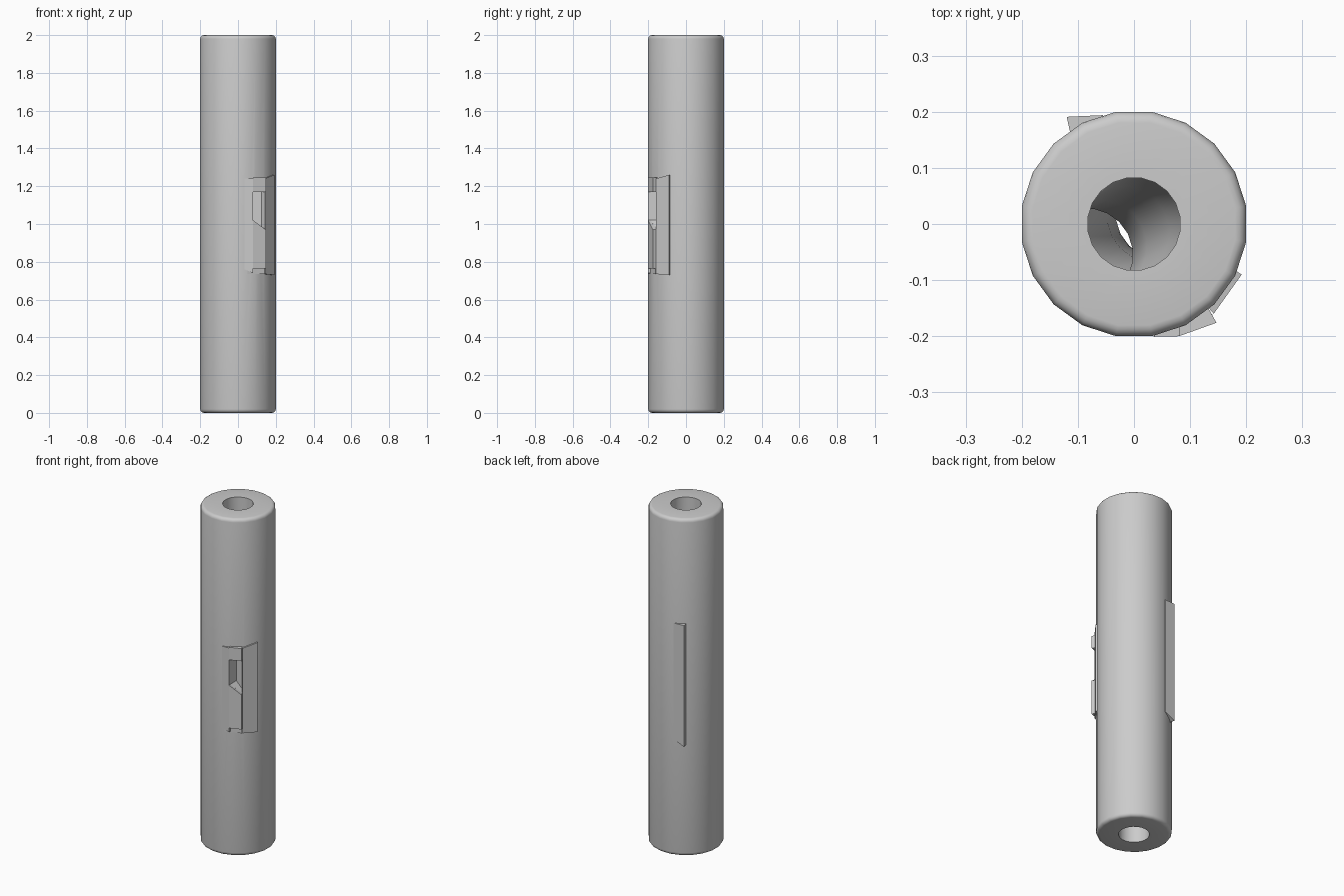
import bpy, bmesh, math

if "Cube" in bpy.data.objects:
    bpy.data.objects.remove(bpy.data.objects["Cube"])

SIDES = 20


def ring(bm, z, r, cx=0.0, cy=0.0):
    pts = []
    for i in range(SIDES):
        a = math.radians(9) + 2 * math.pi * i / SIDES
        pts.append(bm.verts.new((cx + r * math.cos(a), cy + r * math.sin(a), z)))
    return pts


def finish(name, bm):
    bmesh.ops.recalc_face_normals(bm, faces=bm.faces[:])
    me = bpy.data.meshes.new(name)
    bm.to_mesh(me)
    bm.free()
    ob = bpy.data.objects.new(name, me)
    bpy.context.collection.objects.link(ob)
    return ob


def prism(name, outline, z0, z1, slant0=None, slant1=None):
    """Upright prism; slants shift individual corner heights."""
    bm = bmesh.new()
    n = len(outline)
    s0, s1 = slant0 or [0] * n, slant1 or [0] * n
    lo = [bm.verts.new((x, y, z0 + s)) for (x, y), s in zip(outline, s0)]
    hi = [bm.verts.new((x, y, z1 + s)) for (x, y), s in zip(outline, s1)]
    bm.faces.new(lo)
    bm.faces.new(hi)
    for i in range(n):
        j = (i + 1) % n
        bm.faces.new((lo[i], lo[j], hi[j], hi[i]))
    return finish(name, bm)


# Tube body: rounded outer shell and an S-bent bore, lofted as one closed skin
bm = bmesh.new()
R, B = 0.2025, 0.02
rings = []
arc = [math.pi / 2 * k / 4 for k in range(5)]
for a in arc:
    rings.append(ring(bm, B - B * math.cos(a), R - B + B * math.sin(a)))
for a in reversed(arc):
    rings.append(ring(bm, 2 - B + B * math.cos(a), R - B + B * math.sin(a)))
bore = [(2, 0, 0), (1.65, 0, 0), (1.5, -.02, -.015), (1.38, -.06, -.04),
        (1.27, -.085, -.055), (1.15, -.06, -.04), (1.0, 0, 0),
        (.85, .035, .015), (.7, .05, .02), (.55, .03, .01), (.4, 0, 0), (0, 0, 0)]
for z, cx, cy in bore:
    rings.append(ring(bm, z, 0.083, cx, cy))
for k, low in enumerate(rings):
    up = rings[(k + 1) % len(rings)]
    for i in range(SIDES):
        j = (i + 1) % SIDES
        bm.faces.new((low[i], low[j], up[j], up[i]))
body = finish("tube_body", bm)

# Window cut into the wall
cutter = prism("window_cutter", [(.08, -.23), (.147, -.23), (.13, -.13), (.08, -.13)],
               .97, 1.17, [.05, 0, 0, .05])
cutter.hide_render = True
cutter.hide_viewport = True
mod = body.modifiers.new("window", 'BOOLEAN')
mod.operation = 'DIFFERENCE'
mod.object = cutter
mod.solver = 'EXACT'
bpy.context.view_layer.objects.active = body
body.select_set(True)
bpy.ops.object.modifier_apply(modifier="window")
bpy.ops.object.shade_smooth_by_angle(angle=math.radians(35))
bpy.data.objects.remove(cutter)

# Latch plate around the window, corner standing proud of the wall
tip, inner = (.147, -.176), (.128, -.142)
mid = (.08, -.2)
prism("latch_plate_side", [(.035, -.201), mid, (.08, -.17), (.04, -.18)], .74, 1.24,
      [.02, 0, 0, .02])
prism("latch_plate_lower", [mid, tip, inner, (.08, -.17)], .765, .97,
      [0, 0, 0, 0], [.05, 0, 0, .05])
prism("latch_plate_upper", [mid, tip, inner, (.08, -.17)], 1.17, 1.245)
prism("latch_sill", [(.05, -.199), (.14, -.162), (.12, -.14), (.05, -.17)], .735, .765)

# Side flap beside the latch
prism("side_flap", [(.142, -.16), (.192, -.09), (.176, -.08), (.125, -.14)], .73, 1.26,
      [.005, 0, 0, .005], [-.02, 0, 0, -.02])

# Back fin
prism("back_fin", [(-.055, .194), (-.12, .191), (-.112, .155), (-.055, .165)], .66, 1.38,
      [.03, 0, 0, .03])
